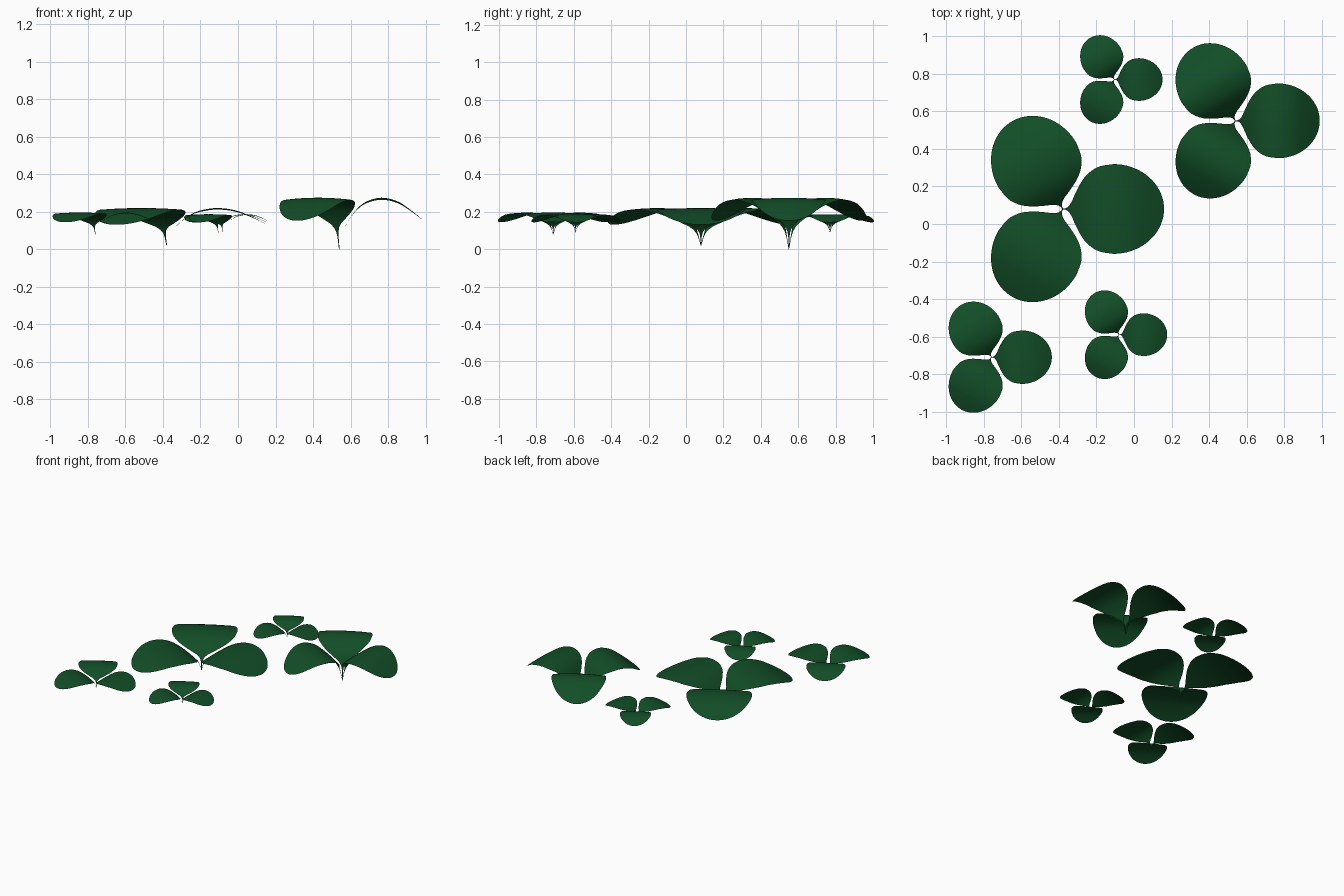
import bpy, bmesh, math

if "Cube" in bpy.data.objects:
    bpy.data.objects.remove(bpy.data.objects["Cube"])

# Leaflet profile along its length t: half width and arch height (unit leaf)
WIDTH = [(0, .004), (.04, .012), (.08, .055), (.12, .145), (.17, .245), (.24, .34), (.35, .415), (.5, .443)]
ARCH = [(0, 0), (.044, .33), (.133, .62), (.244, .84), (.356, .95), (.51, 1), (.69, .93), (.84, .77), (1, .555)]


def curve(pts, t):
    """Smooth cubic interpolation through a short list of points."""
    n = len(pts)
    slope = [(pts[min(i + 1, n - 1)][1] - pts[max(i - 1, 0)][1]) /
             (pts[min(i + 1, n - 1)][0] - pts[max(i - 1, 0)][0]) for i in range(n)]
    i = max(k for k in range(n - 1) if pts[k][0] <= t or k == 0)
    (x0, y0), (x1, y1) = pts[i], pts[i + 1]
    h = x1 - x0
    u = (t - x0) / h
    return ((2*u**3 - 3*u**2 + 1) * y0 + (u**3 - 2*u**2 + u) * h * slope[i]
            + (3*u**2 - 2*u**3) * y1 + (u**3 - u**2) * h * slope[i + 1])


def half_width(t):
    if t < .5:
        return curve(WIDTH, t)
    return .443 * math.sqrt(max(0, 1 - ((t - .5) / .5) ** 2))


green = bpy.data.materials.new("leaf_green")
green.diffuse_color = (.006, .075, .02, 1)
green.use_nodes = True
green.node_tree.nodes["Principled BSDF"].inputs["Base Color"].default_value = green.diffuse_color


def clover(name, x, y, z, length, height):
    bm = bmesh.new()
    rows, cols = 36, 16
    for leaf in range(3):
        a = leaf * math.tau / 3
        grid = []
        for r in range(rows + 1):
            t = (1 - math.cos(math.pi * r / rows)) / 2
            w = max(half_width(t), .0005)
            row = []
            for c in range(cols + 1):
                s = 2 * c / cols - 1
                px, py = t * length, s * w * length
                pz = height * (curve(ARCH, t) - .2 * (s * w) ** 2)
                row.append(bm.verts.new((px * math.cos(a) - py * math.sin(a),
                                         px * math.sin(a) + py * math.cos(a), pz)))
            grid.append(row)
        for r in range(rows):
            for c in range(cols):
                bm.faces.new((grid[r][c], grid[r + 1][c], grid[r + 1][c + 1], grid[r][c + 1]))
    for f in bm.faces:
        f.smooth = True
    me = bpy.data.meshes.new(name)
    bm.to_mesh(me)
    bm.free()
    me.materials.append(green)
    ob = bpy.data.objects.new(name, me)
    ob.location = (x, y, z)
    bpy.context.collection.objects.link(ob)


# Five clovers: centre, base height, leaflet length, arch height
clover("clover_large", -.38, .08, .02, .54, .20)
clover("clover_tall", .54, .55, 0, .45, .275)
clover("clover_front_left", -.76, -.71, .08, .322, .116)
clover("clover_front_right", -.08, -.59, .09, .257, .097)
clover("clover_back", -.105, .77, .09, .257, .097)
